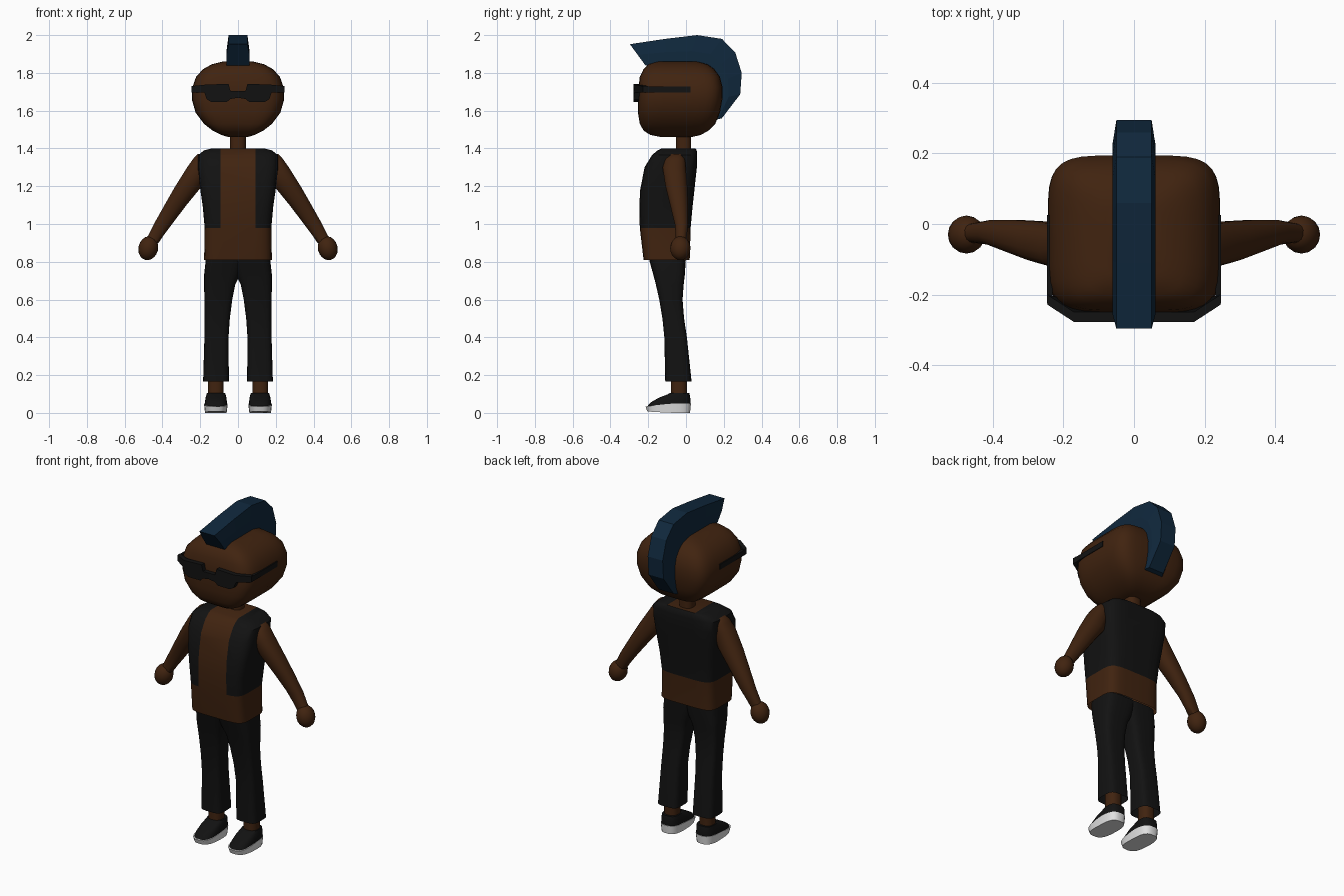
import bpy, bmesh
from math import cos, sin, pi, copysign, radians
from mathutils import Matrix

old = bpy.data.objects.get("Cube")
if old:
    bpy.data.objects.remove(old, do_unlink=True)


def material(name, r, g, b):
    m = bpy.data.materials.new(name)
    m.use_nodes = True
    m.diffuse_color = (r, g, b, 1)
    node = m.node_tree.nodes["Principled BSDF"]
    node.inputs["Base Color"].default_value = (r, g, b, 1)
    node.inputs["Roughness"].default_value = 0.8
    return m


SKIN = material("brown skin", 0.052, 0.017, 0.005)
BLACK = material("black cloth", 0.006, 0.006, 0.006)
BLUE = material("dark blue hair", 0.005, 0.021, 0.046)
WHITE = material("white sole", 0.75, 0.75, 0.75)


def finish(name, bm, mats, mirror=False, angle=40):
    mesh = bpy.data.meshes.new(name)
    bm.to_mesh(mesh)
    bm.free()
    ob = bpy.data.objects.new(name, mesh)
    bpy.context.collection.objects.link(ob)
    for m in mats:
        mesh.materials.append(m)
    if mirror:
        ob.modifiers.new("Mirror", "MIRROR").use_mirror_merge = False
    if angle:
        bpy.ops.object.select_all(action="DESELECT")
        ob.select_set(True)
        bpy.context.view_layer.objects.active = ob
        bpy.ops.object.shade_smooth_by_angle(angle=radians(angle))
    return ob


def loft(rings, power=4, sides=24, bottom=True, top=True):
    """Stack rounded-box sections, each (z, x0, x1, y0, y1), from low to high."""
    bm = bmesh.new()
    loops = []
    for z, x0, x1, y0, y1 in rings:
        loop = []
        for i in range(sides):
            a = 2 * pi * (i + 0.5) / sides
            u = copysign(abs(cos(a)) ** (2 / power), cos(a))
            v = copysign(abs(sin(a)) ** (2 / power), sin(a))
            loop.append(bm.verts.new(((x0 + x1 + u * (x1 - x0)) / 2,
                                      (y0 + y1 + v * (y1 - y0)) / 2, z)))
        loops.append(loop)
    for a, b in zip(loops, loops[1:]):
        for i in range(sides):
            j = (i + 1) % sides
            bm.faces.new((a[i], a[j], b[j], b[i]))
    if bottom:
        bm.faces.new(loops[0][::-1])
    if top:
        bm.faces.new(loops[-1])
    return bm


def centred(rows):
    return [(z, -w, w, y0, y1) for z, w, y0, y1 in rows]


# Head and neck
finish("head", loft(centred([
    (1.46, 0.05, -0.13, 0.03), (1.472, 0.09, -0.19, 0.08),
    (1.495, 0.135, -0.225, 0.12), (1.53, 0.18, -0.245, 0.155),
    (1.59, 0.225, -0.255, 0.18), (1.66, 0.245, -0.255, 0.193),
    (1.72, 0.243, -0.252, 0.195), (1.78, 0.222, -0.245, 0.18),
    (1.82, 0.185, -0.225, 0.15), (1.845, 0.14, -0.2, 0.115),
    (1.86, 0.08, -0.15, 0.06)]), power=5, sides=32), [SKIN], angle=60)
finish("neck", loft(centred([(1.37, 0.042, -0.053, 0.027),
                             (1.48, 0.042, -0.053, 0.027)]), power=2.5), [SKIN])

# Mohawk: crest and root points swept over the head
crest = [(-0.297, 1.952), (-0.11, 1.98), (0.06, 2.0), (0.19, 1.98),
         (0.26, 1.91), (0.295, 1.80), (0.287, 1.687), (0.19, 1.56)]
root = [(-0.215, 1.84), (-0.1, 1.84), (0.0, 1.83), (0.07, 1.82),
        (0.12, 1.79), (0.15, 1.74), (0.165, 1.66), (0.15, 1.55)]
bm = bmesh.new()
stations = []
for (cy, cz), (ry, rz) in zip(crest, root):
    my, mz = (cy + ry) / 2, (cz + rz) / 2
    stations.append([bm.verts.new(p) for p in (
        (0.05, cy, cz), (-0.05, cy, cz), (-0.061, my, mz),
        (-0.061, ry, rz), (0.061, ry, rz), (0.061, my, mz))])
for a, b in zip(stations, stations[1:]):
    for i in range(6):
        j = (i + 1) % 6
        bm.faces.new((a[i], a[j], b[j], b[i]))
bm.faces.new(stations[0])
bm.faces.new(stations[-1])
bmesh.ops.recalc_face_normals(bm, faces=bm.faces)
finish("mohawk", bm, [BLUE], angle=0)

# Sunglasses: half outline wrapped back at the side, plus a temple bar
outline = [(0, 1.705), (0.04, 1.705), (0.05, 1.742), (0.17, 1.738),
           (0.246, 1.73), (0.246, 1.695), (0.178, 1.695), (0.165, 1.66),
           (0.14, 1.645), (0.06, 1.645), (0.04, 1.662), (0, 1.668)]
bm = bmesh.new()
front, back = [], []
for x, z in outline:
    y = -0.278 + max(0, x - 0.17) * 0.65
    front.append(bm.verts.new((x, y, z)))
    back.append(bm.verts.new((x, y + 0.028, z)))
bm.faces.new(front)
bm.faces.new(back[::-1])
for i in range(len(outline) - 1):
    bm.faces.new((front[i], front[i + 1], back[i + 1], back[i]))
bmesh.ops.recalc_face_normals(bm, faces=bm.faces)
bar = bmesh.ops.create_cube(bm, size=1)["verts"]
bmesh.ops.scale(bm, vec=(0.016, 0.25, 0.032), verts=bar)
bmesh.ops.translate(bm, vec=(0.239, -0.1, 1.711), verts=bar)
finish("sunglasses", bm, [BLACK], mirror=True, angle=0)

# Torso with an open vest cut into it
bm = loft(centred([
    (0.81, 0.18, -0.225, 0.02), (0.98, 0.177, -0.245, 0.025),
    (1.09, 0.187, -0.248, 0.035), (1.18, 0.2, -0.243, 0.045),
    (1.3, 0.213, -0.22, 0.058), (1.365, 0.212, -0.18, 0.06),
    (1.39, 0.18, -0.15, 0.057), (1.4, 0.14, -0.13, 0.05)]),
    power=5, bottom=False)
for x in (-0.093, 0.093):
    bmesh.ops.bisect_plane(bm, geom=bm.verts[:] + bm.edges[:] + bm.faces[:],
                           plane_co=(x, 0, 0), plane_no=(1, 0, 0))
bm.normal_update()
for f in bm.faces:
    c = f.calc_center_median()
    opening = abs(c.x) < 0.093 and (c.y < -0.1 or f.normal.z > 0.9)
    f.material_index = int(c.z > 0.98 and not opening)
finish("torso_and_vest", bm, [SKIN, BLACK])

# Arms and hands
finish("arms", loft([
    (0.9, 0.42, 0.5, -0.055, 0.0), (0.94, 0.393, 0.476, -0.055, 0.005),
    (1.0, 0.348, 0.446, -0.06, 0.012), (1.1, 0.272, 0.39, -0.085, 0.012),
    (1.2, 0.19, 0.333, -0.11, 0.008), (1.3, 0.15, 0.27, -0.125, 0.0),
    (1.345, 0.15, 0.238, -0.11, -0.005),
    (1.37, 0.16, 0.215, -0.085, -0.02)], power=2.3, sides=16),
    [SKIN], mirror=True, angle=60)
bm = bmesh.new()
bmesh.ops.create_uvsphere(
    bm, u_segments=16, v_segments=10, radius=1,
    matrix=Matrix.Translation((0.475, -0.03, 0.872))
    @ Matrix.Rotation(radians(-15), 4, "Y")
    @ Matrix.Diagonal((0.052, 0.054, 0.064, 1)))
finish("hands", bm, [SKIN], mirror=True, angle=60)

# Trousers, open at the hems
finish("trousers", loft([
    (0.165, 0.048, 0.185, -0.11, 0.03), (0.4, 0.05, 0.178, -0.115, 0.005),
    (0.5, 0.043, 0.177, -0.125, -0.01), (0.6, 0.03, 0.178, -0.142, -0.018),
    (0.68, 0.014, 0.18, -0.16, -0.012), (0.73, -0.01, 0.18, -0.173, -0.006),
    (0.82, -0.04, 0.17, -0.198, 0.0)], power=4, bottom=False),
    [BLACK], mirror=True, angle=60)

# Ankles and shoes
finish("ankles", loft([(0.08, 0.076, 0.16, -0.08, 0.005),
                       (0.24, 0.076, 0.16, -0.08, 0.005)], power=2.5, sides=16),
       [SKIN], mirror=True)
bm = loft([(0.0, 0.06, 0.175, -0.205, 0.022),
           (0.05, 0.054, 0.18, -0.215, 0.027)], power=3)
for v in bm.verts:
    toe = max(0, -v.co.y - 0.08) / 0.135
    v.co.z += toe * (-0.016 if v.co.z > 0.02 else 0.008)
finish("shoe_soles", bm, [WHITE], mirror=True)
finish("shoe_uppers", loft([
    (0.03, 0.057, 0.177, -0.21, 0.022), (0.055, 0.058, 0.176, -0.188, 0.024),
    (0.08, 0.061, 0.172, -0.145, 0.023), (0.097, 0.065, 0.167, -0.1, 0.02),
    (0.105, 0.068, 0.165, -0.085, 0.018)], power=3), [BLACK], mirror=True)
